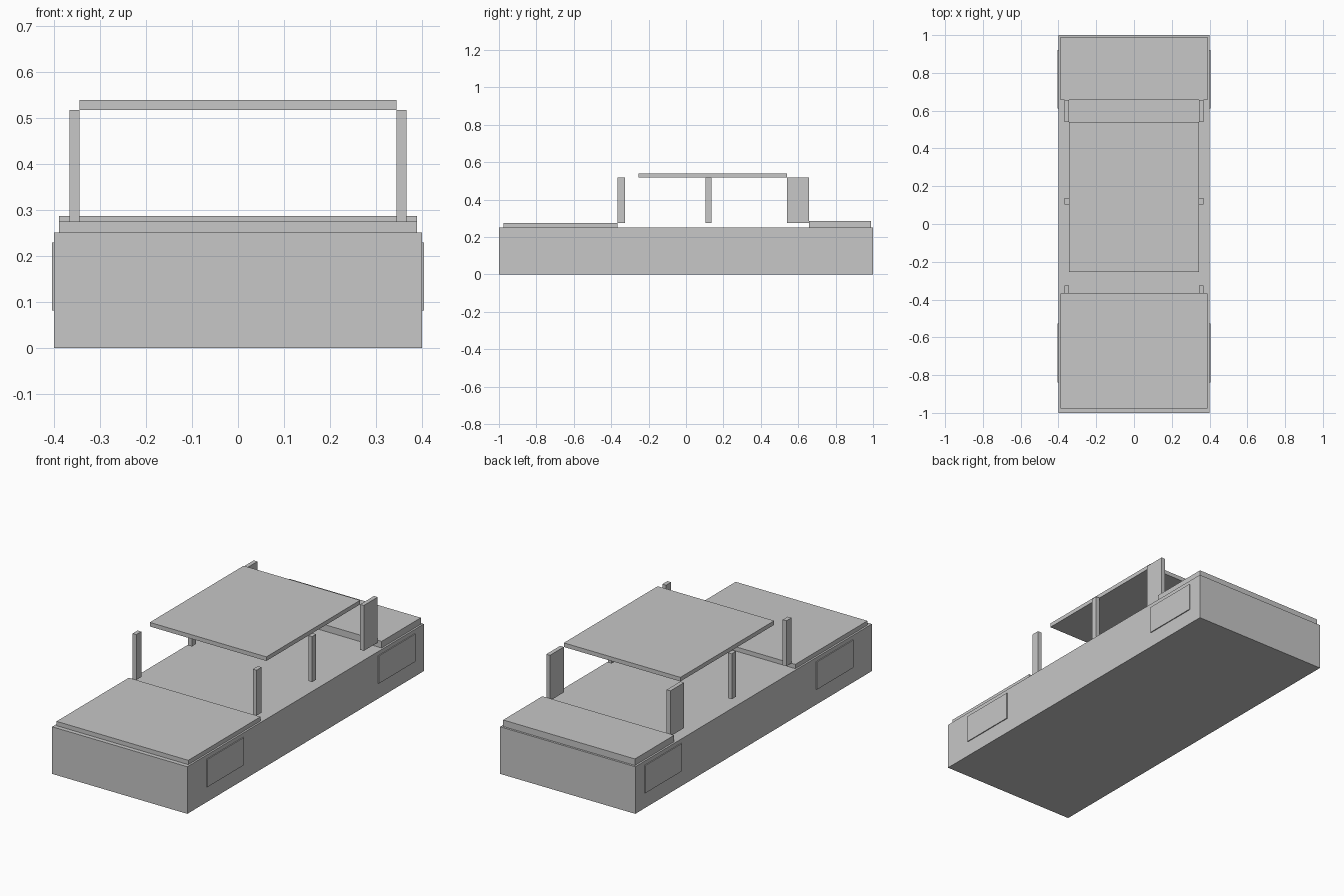
import bpy

if "Cube" in bpy.data.objects:
    bpy.data.objects.remove(bpy.data.objects["Cube"])

# One flat grey for the whole vehicle
grey = bpy.data.materials.new("light_grey")
grey.diffuse_color = (0.57, 0.57, 0.57, 1)
grey.use_nodes = True
grey.node_tree.nodes["Principled BSDF"].inputs["Base Color"].default_value = grey.diffuse_color


def box(name, x, y, z):
    """Add a box spanning the given (low, high) ranges."""
    spans = (x, y, z)
    bpy.ops.mesh.primitive_cube_add(size=1, location=[(a + b) / 2 for a, b in spans])
    ob = bpy.context.object
    ob.name = name
    ob.scale = [b - a for a, b in spans]
    bpy.ops.object.transform_apply(location=False, rotation=False, scale=True)
    ob.data.materials.append(grey)
    return ob


def pair(name, x, y, z):
    """Add matching boxes on the right and left sides."""
    box(name + "_right", x, y, z)
    box(name + "_left", (-x[1], -x[0]), y, z)


# Main body and raised lids
BODY_TOP = 0.252
box("body", (-0.40, 0.40), (-1, 1), (0, BODY_TOP))
box("hood", (-0.39, 0.39), (-0.977, -0.367), (BODY_TOP, 0.275))
box("trunk_lid", (-0.39, 0.39), (0.657, 0.989), (BODY_TOP, 0.287))

# Roof panel
box("roof", (-0.345, 0.345), (-0.253, 0.54), (0.518, 0.54))

# Roof pillars, front to back
for name, y in (("front_pillar", (-0.367, -0.325)),
                ("middle_pillar", (0.103, 0.137)),
                ("rear_pillar", (0.54, 0.657))):
    pair(name, (0.345, 0.367), y, (0.275, 0.518))

# Shallow wheel panels on the flanks
for name, y in (("front_wheel_panel", (-0.838, -0.528)),
                ("rear_wheel_panel", (0.612, 0.922))):
    pair(name, (0.40, 0.405), y, (0.082, 0.23))
